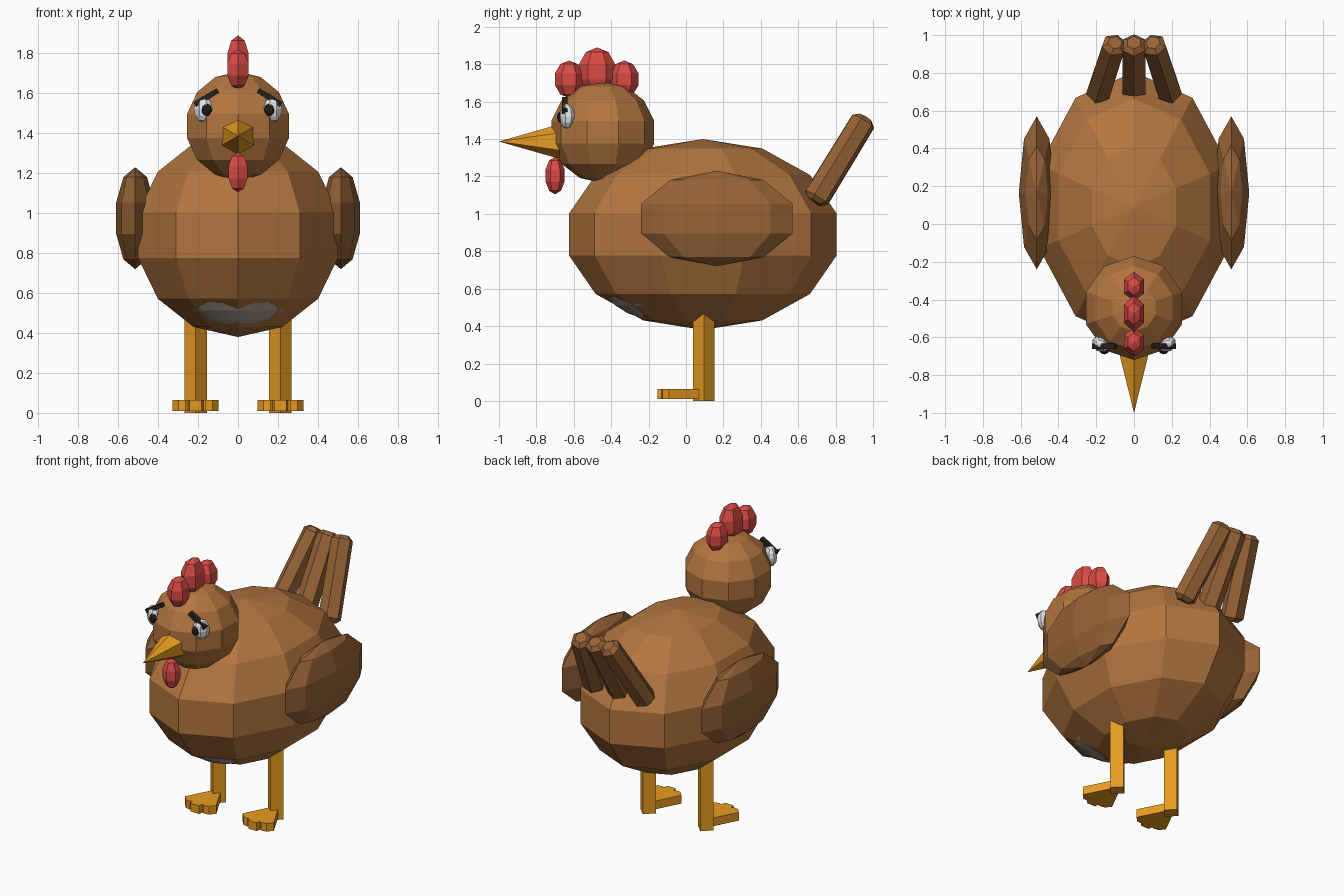
import bpy, bmesh, math
from mathutils import Vector, Matrix

if "Cube" in bpy.data.objects:
    bpy.data.objects.remove(bpy.data.objects["Cube"])


def material(name, color):
    m = bpy.data.materials.new(name)
    m.diffuse_color = (*color, 1)
    m.use_nodes = True
    m.node_tree.nodes["Principled BSDF"].inputs["Base Color"].default_value = m.diffuse_color
    return m


BROWN = material("brown", (0.45, 0.18, 0.05))
FEATHER = material("dark_brown", (0.31, 0.125, 0.038))
RED = material("red", (0.70, 0.07, 0.06))
ORANGE = material("orange", (0.80, 0.33, 0.015))
WHITE = material("white", (0.75, 0.78, 0.80))
BLACK = material("black", (0.02, 0.015, 0.012))
CREAM = material("pale_grey", (0.45, 0.38, 0.33))


def finish(name, bm, mat, matrix=Matrix()):
    bmesh.ops.transform(bm, matrix=matrix, verts=bm.verts)
    bmesh.ops.recalc_face_normals(bm, faces=bm.faces)
    me = bpy.data.meshes.new(name)
    bm.to_mesh(me)
    bm.free()
    me.materials.append(mat)
    ob = bpy.data.objects.new(name, me)
    bpy.context.collection.objects.link(ob)
    return ob


def ball(name, center, radii, segs, rings, mat, yaw=0):
    # faceted ellipsoid with one column of vertices facing -y
    bm = bmesh.new()
    bmesh.ops.create_uvsphere(bm, u_segments=segs, v_segments=rings, radius=1)
    v = next(v for v in bm.verts if v.co.xy.length > 0.1)
    turn = -math.pi / 2 - math.atan2(v.co.y, v.co.x)
    m = (Matrix.Translation(center) @ Matrix.Rotation(yaw, 4, 'Z')
         @ Matrix.Diagonal((*radii, 1)) @ Matrix.Rotation(turn, 4, 'Z'))
    return finish(name, bm, mat, m)


def rod(name, a, b, r1, r2, sides, mat, bevel=0, spin=0):
    # straight prism or cone from a to b
    a, b = Vector(a), Vector(b)
    d = b - a
    bm = bmesh.new()
    bmesh.ops.create_cone(bm, cap_ends=True, segments=sides, radius1=r1,
                          radius2=r2, depth=d.length)
    if bevel:
        caps = [e for e in bm.edges if abs(e.verts[0].co.z - e.verts[1].co.z) < 1e-4]
        bmesh.ops.bevel(bm, geom=caps, offset=bevel, segments=1, affect='EDGES')
    m = (Matrix.Translation((a + b) / 2) @ d.to_track_quat('Z', 'Y').to_matrix().to_4x4()
         @ Matrix.Rotation(spin, 4, 'Z'))
    return finish(name, bm, mat, m)


# Body, belly patch and head
ball("body", (0, 0.09, 0.89), (0.54, 0.733, 0.51), 10, 7, BROWN)
belly = ball("belly_patch", (0, -0.15, 0.80), (0.40, 0.37, 0.368), 24, 14, CREAM)
ball("head", (0, -0.445, 1.437), (0.275, 0.282, 0.272), 10, 7, BROWN)

# Comb and wattle
for name, y, z, ry, rz in (("comb_front", -0.625, 1.72, 0.08, 0.10),
                           ("comb_middle", -0.475, 1.76, 0.102, 0.13),
                           ("comb_back", -0.33, 1.72, 0.08, 0.10)):
    ball(name, (0, y, z), (0.065, ry, rz), 6, 5, RED)
ball("wattle", (0, -0.70, 1.205), (0.058, 0.054, 0.10), 6, 5, RED)

# Beak
rod("beak", (0, -0.66, 1.387), (0, -1.0, 1.387), 0.097, 0, 6, ORANGE)

# Tail feathers
for name, x0, x1 in (("tail_left", -0.19, -0.10), ("tail_middle", 0, 0),
                     ("tail_right", 0.19, 0.10)):
    rod(name, (x0, 0.685, 1.065), (x1, 0.96, 1.515), 0.072, 0.068, 6, FEATHER, 0.025)

# Paired parts
for side, s in (("left", -1), ("right", 1)):
    ball("wing_" + side, (s * 0.515, 0.165, 0.975), (0.10, 0.426, 0.255), 8, 5, FEATHER)

    # Eye, pupil and slanted brow
    ball("eye_" + side, (s * 0.175, -0.637, 1.522), (0.052, 0.04, 0.066), 8, 6,
         WHITE, s * 0.5)
    ball("pupil_" + side, (s * 0.157, -0.668, 1.517), (0.027, 0.022, 0.031), 8, 6, BLACK)
    bm = bmesh.new()
    bmesh.ops.create_cube(bm, size=1)
    finish("brow_" + side, bm, BLACK,
           Matrix.Translation((s * 0.158, -0.648, 1.58))
           @ Matrix.Rotation(s * math.radians(31), 4, 'Y')
           @ Matrix.Diagonal((0.135, 0.03, 0.026, 1)))

    # Leg with a diamond section
    x = s * 0.212
    rod("leg_" + side, (x, 0.095, 0), (x, 0.095, 0.5), 0.057, 0.057, 4, ORANGE)

    # Fan-shaped foot with three toes
    half = [(0.025, 0.085), (0.115, -0.09), (0.085, -0.125), (0.05, -0.13),
            (0.038, -0.122), (0.03, -0.152)]
    outline = half + [(-px, py) for px, py in reversed(half)]
    bm = bmesh.new()
    face = bm.faces.new([bm.verts.new((x + px, py, 0.01)) for px, py in outline])
    ext = bmesh.ops.extrude_face_region(bm, geom=[face])["geom"]
    bmesh.ops.translate(bm, vec=(0, 0, 0.055),
                        verts=[g for g in ext if isinstance(g, bmesh.types.BMVert)])
    finish("foot_" + side, bm, ORANGE)
